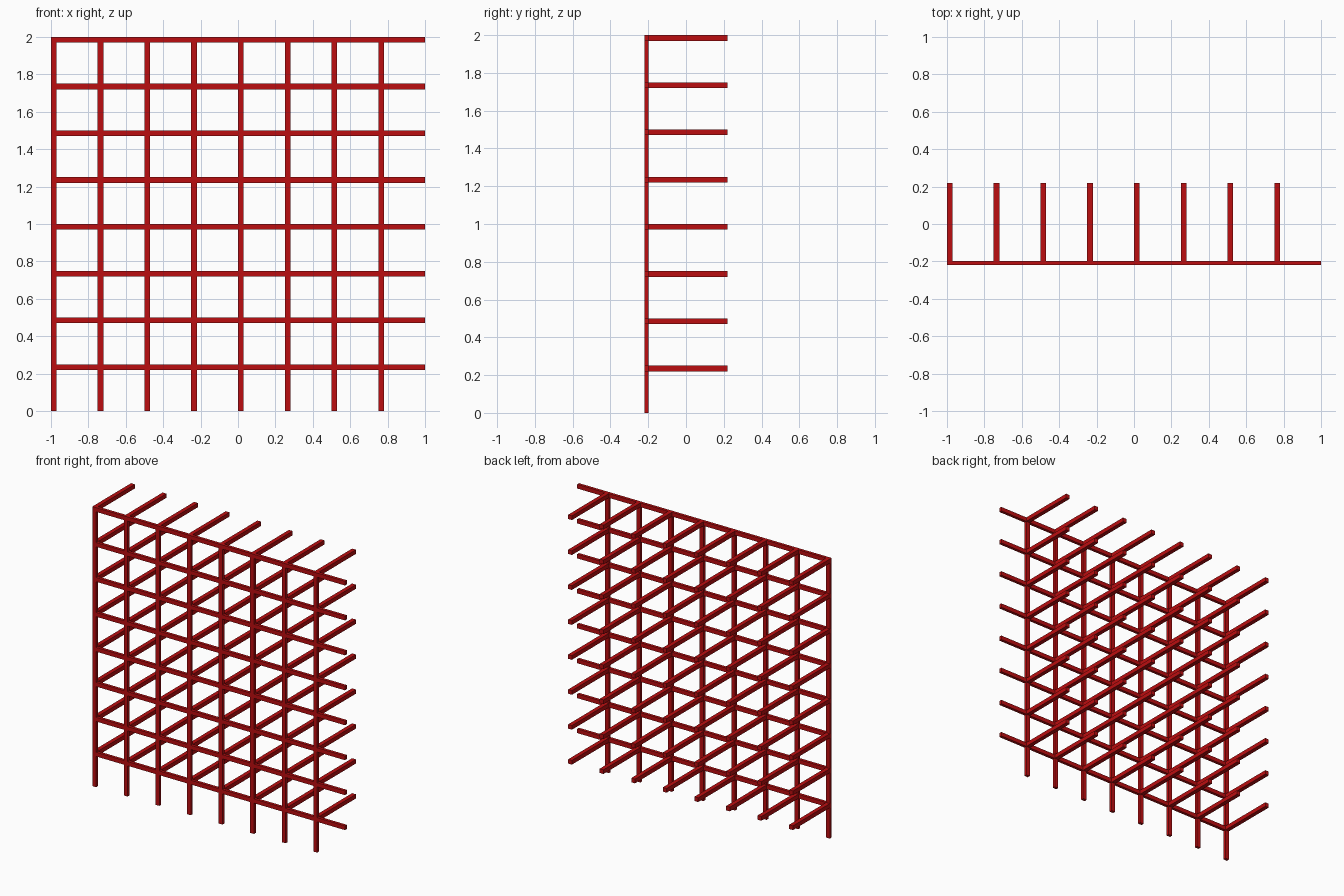
import bpy
import bmesh
from mathutils import Matrix, Vector

if "Cube" in bpy.data.objects:
    bpy.data.objects.remove(bpy.data.objects["Cube"])

N, STEP, W = 8, 0.25, 0.03        # bars per direction, spacing, bar width
FRONT, BACK, THICK = -0.219, 0.219, 0.021

red = bpy.data.materials.new("red_paint")
red.diffuse_color = (0.5, 0.004, 0.005, 1)
red.use_nodes = True
red.node_tree.nodes["Principled BSDF"].inputs["Base Color"].default_value = red.diffuse_color


def bars(name, boxes):
    """One object made of axis-aligned boxes given as (low corner, high corner)."""
    bm = bmesh.new()
    for lo, hi in boxes:
        lo, hi = Vector(lo), Vector(hi)
        m = Matrix.Translation((lo + hi) / 2) @ Matrix.Diagonal((*(hi - lo), 1))
        bmesh.ops.create_cube(bm, size=1, matrix=m)
    me = bpy.data.meshes.new(name)
    bm.to_mesh(me)
    bm.free()
    me.materials.append(red)
    ob = bpy.data.objects.new(name, me)
    bpy.context.collection.objects.link(ob)
    return ob


xs = [-1 + i * STEP for i in range(N)]           # left edges of uprights
zs = [2 - W - i * STEP for i in range(N)]        # lower edges of crossbars

# Flat front lattice
bars("uprights", [((x, FRONT, 0), (x + W, FRONT + THICK, 2)) for x in xs])
bars("crossbars", [((-1, FRONT, z), (1, FRONT + THICK, z + W)) for z in zs])

# Pegs running back from every crossing
bars("pegs", [((x, FRONT, z), (x + W, BACK, z + W)) for x in xs for z in zs])
